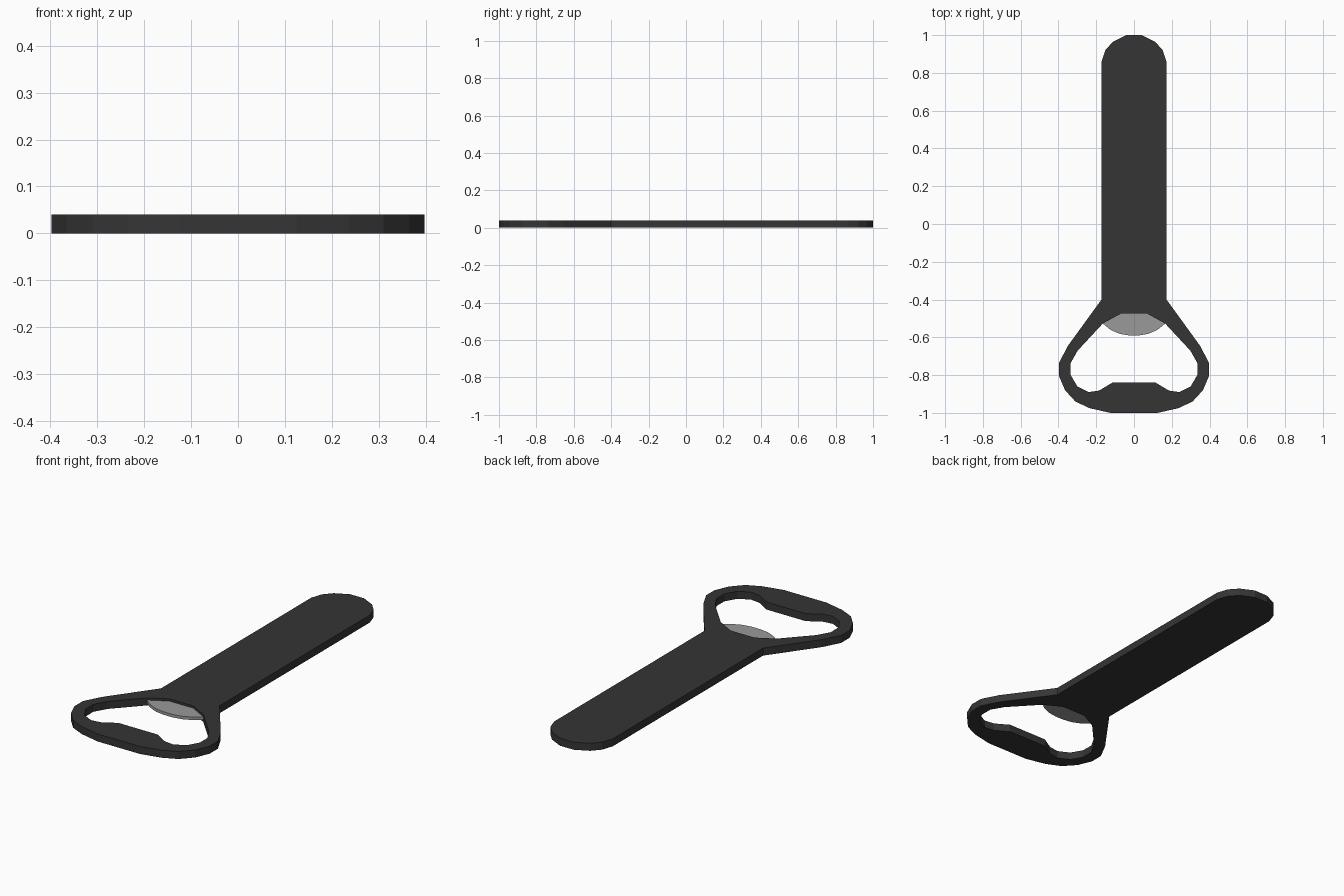
import bpy, bmesh

if "Cube" in bpy.data.objects:
    bpy.data.objects.remove(bpy.data.objects["Cube"])


def material(name, value):
    m = bpy.data.materials.new(name)
    m.diffuse_color = (value, value, value, 1)
    m.use_nodes = True
    m.node_tree.nodes["Principled BSDF"].inputs["Base Color"].default_value = m.diffuse_color
    return m


def mirrored(half):
    """Close a right-hand half profile by mirroring it across x = 0."""
    return half + [(-x, y) for x, y in reversed(half)]


def plate(name, loops, z0, z1, mat):
    """Flat plate from an outer loop and optional hole loops."""
    bm = bmesh.new()
    edges = []
    for loop in loops:
        vs = [bm.verts.new((x, y, z0)) for x, y in loop]
        edges += [bm.edges.new((vs[i - 1], vs[i])) for i in range(len(vs))]
    bmesh.ops.triangle_fill(bm, edges=edges, use_beauty=True, use_dissolve=False)
    ext = bmesh.ops.extrude_face_region(bm, geom=bm.faces[:], use_keep_orig=True)
    top = [g for g in ext["geom"] if isinstance(g, bmesh.types.BMVert)]
    bmesh.ops.translate(bm, verts=top, vec=(0, 0, z1 - z0))
    bmesh.ops.recalc_face_normals(bm, faces=bm.faces[:])
    me = bpy.data.meshes.new(name)
    bm.to_mesh(me)
    bm.free()
    me.materials.append(mat)
    ob = bpy.data.objects.new(name, me)
    bpy.context.collection.objects.link(ob)
    return ob


black = material("dark coating", 0.035)
steel = material("grey steel", 0.32)

# Handle and ring head outline, top to bottom on the right side
outer = mirrored([(0.04, 1.0), (0.112, 0.965), (0.152, 0.92), (0.172, 0.86),
                  (0.172, -0.40), (0.35, -0.645), (0.397, -0.735), (0.397, -0.805),
                  (0.365, -0.88), (0.31, -0.94), (0.235, -0.975), (0.125, -1.0)])
# Opening with the raised lip at the bottom
hole = mirrored([(0.07, -0.475), (0.165, -0.527), (0.298, -0.67), (0.335, -0.735),
                 (0.335, -0.80), (0.30, -0.86), (0.24, -0.89), (0.185, -0.882),
                 (0.115, -0.84)])
plate("opener_body", [outer, hole], 0.0, 0.04, black)

# Thin curved steel tooth, set into the top of the opening
tooth = mirrored([(0.07, -0.474), (0.166, -0.526), (0.125, -0.56),
                  (0.075, -0.582), (0.025, -0.59)])
plate("cap_tooth", [tooth], 0.012, 0.028, steel)
